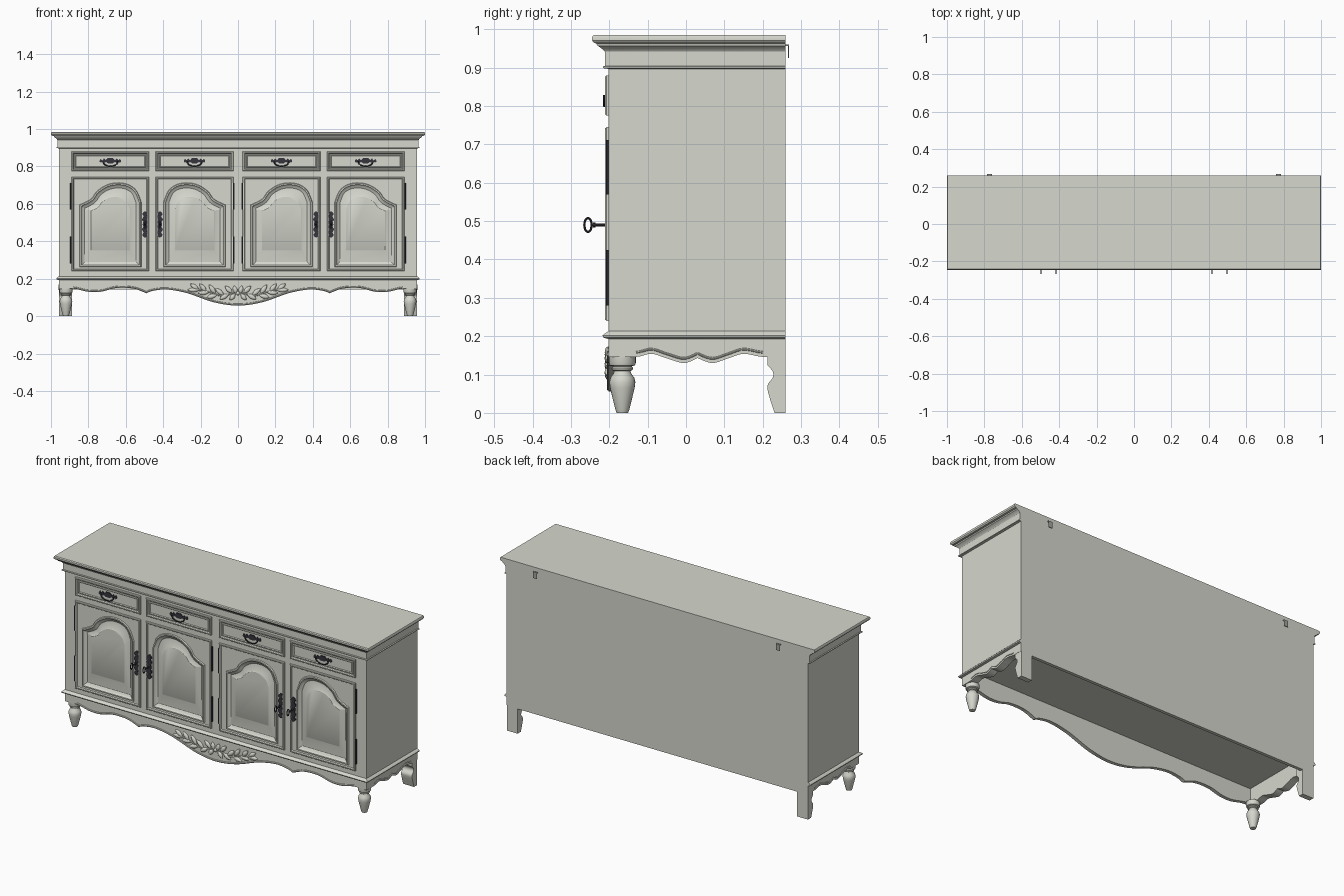
import bpy, bmesh, math
from mathutils import Matrix, Vector

if "Cube" in bpy.data.objects:
    bpy.data.objects.remove(bpy.data.objects["Cube"])


def material(name, rgb):
    m = bpy.data.materials.new(name)
    m.diffuse_color = (*rgb, 1)
    m.use_nodes = True
    m.node_tree.nodes["Principled BSDF"].inputs["Base Color"].default_value = m.diffuse_color
    return m


PAINT = material("grey_paint", (0.67, 0.68, 0.61))
IRON = material("dark_iron", (0.035, 0.035, 0.045))
ZINC = material("zinc", (0.36, 0.36, 0.35))


def skin(bm, rings, start=True, end=True):
    """Join rings of points with quads, optionally capping the ends."""
    vs = [[bm.verts.new(p) for p in r] for r in rings]
    n = len(vs[0])
    for a, b in zip(vs, vs[1:]):
        for i in range(n):
            bm.faces.new((a[i], a[(i + 1) % n], b[(i + 1) % n], b[i]))
    if start:
        bm.faces.new(vs[0][::-1])
    if end:
        bm.faces.new(vs[-1])
    return vs


def add_object(name, mesh, mat):
    ob = bpy.data.objects.new(name, mesh)
    bpy.context.collection.objects.link(ob)
    mesh.materials.clear()
    mesh.materials.append(mat)
    bpy.ops.object.select_all(action='DESELECT')
    ob.select_set(True)
    bpy.context.view_layer.objects.active = ob
    bpy.ops.object.shade_smooth_by_angle(angle=math.radians(32))
    return ob


def finish(name, bm, mat=PAINT):
    bmesh.ops.recalc_face_normals(bm, faces=bm.faces[:])
    me = bpy.data.meshes.new(name)
    bm.to_mesh(me)
    bm.free()
    return add_object(name, me, mat)


def solid(name, rings, mat=PAINT):
    bm = bmesh.new()
    skin(bm, rings)
    return finish(name, bm, mat)


def box(name, x0, x1, y0, y1, z0, z1, mat=PAINT):
    return solid(name, [[(x0, y0, z), (x1, y0, z), (x1, y1, z), (x0, y1, z)] for z in (z0, z1)], mat)


def layers(name, rows, back=0.26):
    """Stack of rectangles (half width, front y, z, optional back y)."""
    rows = [(*r, back)[:4] for r in rows]
    return solid(name, [[(-w, f, z), (w, f, z), (w, b, z), (-w, b, z)] for w, f, z, b in rows])


def tube(name, paths, r, mat=PAINT, closed=False):
    cu = bpy.data.curves.new(name, 'CURVE')
    cu.dimensions, cu.bevel_depth, cu.bevel_resolution, cu.use_fill_caps = '3D', r, 2, True
    for pts in paths:
        s = cu.splines.new('POLY')
        s.points.add(len(pts) - 1)
        for p, co in zip(s.points, pts):
            p.co = (*co, 1)
        s.use_cyclic_u = closed
    ob = bpy.data.objects.new(name + "_path", cu)
    bpy.context.collection.objects.link(ob)
    bpy.context.view_layer.update()
    me = bpy.data.meshes.new_from_object(ob.evaluated_get(bpy.context.evaluated_depsgraph_get()))
    bpy.data.objects.remove(ob)
    return add_object(name, me, mat)


def smooth(pts, n=5):
    """Catmull-Rom curve through 2D points."""
    p = [Vector(q) for q in [pts[0], *pts, pts[-1]]]
    out = []
    for a, b, c, d in zip(p, p[1:], p[2:], p[3:]):
        for k in range(n):
            t = k / n
            out.append(0.5 * (2 * b + (c - a) * t + (2 * a - 5 * b + 4 * c - d) * t ** 2
                              + (3 * b - a - 3 * c + d) * t ** 3))
    return [tuple(v) for v in out] + [tuple(pts[-1])]


def inset(poly, d):
    """Mitred inward offset of a counter-clockwise polygon."""
    out = []
    for i, q in enumerate(poly):
        q = Vector(q)
        a = (q - Vector(poly[i - 1])).normalized()
        b = (Vector(poly[(i + 1) % len(poly)]) - q).normalized()
        na, nb = Vector((-a.y, a.x)), Vector((-b.y, b.x))
        out.append(tuple(q + (na + nb) * d / max(0.5, 1 + na.dot(nb))))
    return out


def moulding(poly, profile):
    return [[(x, y, z) for x, z in inset(poly, d)] for d, y in profile]


def rect(x0, x1, z0, z1):
    return [(x0, z0), (x1, z0), (x1, z1), (x0, z1)]


# Carcass with hollow underside and base moulding, then the cornice
layers("carcass", [(0.915, -0.182, 0.235, 0.242), (0.915, -0.182, 0.193, 0.242), (0.96, -0.203, 0.193),
       (0.97, -0.215, 0.196), (0.972, -0.218, 0.202), (0.966, -0.21, 0.208), (0.958, -0.202, 0.213),
       (0.958, -0.19, 0.214), (0.958, -0.19, 0.9)])
layers("cornice_and_top", [(0.958, -0.202, 0.897), (0.971, -0.217, 0.899), (0.971, -0.217, 0.903),
       (0.966, -0.211, 0.905), (0.966, -0.211, 0.942), (0.971, -0.22, 0.95), (0.983, -0.23, 0.957),
       (0.985, -0.234, 0.963), (0.995, -0.24, 0.965), (1, -0.245, 0.971), (1, -0.245, 0.98),
       (0.997, -0.241, 0.985)])

# Face frame around doors and drawers
for i, (z0, z1) in enumerate([(0.2, 0.24), (0.745, 0.775), (0.88, 0.9)]):
    box(f"frame_rail_{i}", -0.958, 0.958, -0.202, -0.188, z0, z1)
for i, (x0, x1) in enumerate([(-0.958, -0.89), (-0.475, -0.44), (-0.025, 0.025), (0.44, 0.475), (0.89, 0.958)]):
    box(f"frame_stile_{i}", x0, x1, -0.202, -0.188, 0.2, 0.9)

# Shared shapes: rim moulding, arch of a door, handle outlines
RIM = [(0, -0.189), (0, -0.207), (0.003, -0.211), (0.009, -0.211), (0.013, -0.205)]
ARCH = smooth([(0, 0.595), (0.1, 0.61), (0.2, 0.63), (0.28, 0.667), (0.43, 0.70), (0.6, 0.713),
               (0.78, 0.705), (0.92, 0.672), (1, 0.61)], 4)
PLATE = [(0.003, 0.07), (0.012, 0.062), (0.015, 0.053), (0.007, 0.044), (0.013, 0.034),
         (0.017, 0.025), (0.009, 0.014), (0.013, 0)]
PLATE += [(w, -z) for w, z in PLATE[-2::-1]]
PLATE += [(-w, z) for w, z in PLATE[::-1]]
PULL = [(0.057, 0.004), (0.051, 0.013), (0.043, 0.005), (0.034, 0.015), (0.024, 0.006), (0.013, 0.018)]
PULL = PULL + [(-x, z) for x, z in PULL[::-1]]
PULL += [(x, -0.6 * z) for x, z in PULL[::-1]]

spans = [(-0.89, -0.475), (-0.44, -0.025), (0.025, 0.44), (0.475, 0.89)]
for i, (x0, x1) in enumerate(spans):
    # Drawer front with its bail pull
    solid(f"drawer_front_{i}", moulding(rect(x0, x1, 0.775, 0.88),
          RIM + [(0.017, -0.204), (0.021, -0.207), (0.025, -0.203)]))
    cx = (x0 + x1) / 2
    solid(f"drawer_pull_plate_{i}", [[(cx + x, y, 0.828 + z) for x, z in PULL] for y in (-0.202, -0.208)], IRON)
    tube(f"drawer_pull_{i}", [[(cx + 0.04 * math.cos(a), -0.213, 0.828 + 0.027 * math.sin(a))
                               for a in [math.pi * (1 + k / 12) for k in range(13)]]], 0.0035, IRON)

    # Door: rim, flat frame with arched opening, raised field
    left = i % 2 == 0
    hx, kx = (x0 + 0.042, x1 - 0.042) if left else (x1 - 0.042, x0 + 0.042)
    opening = [(hx + (kx - hx) * u, z) for u, z in [(0, 0.262), *ARCH, (1, 0.262)]]
    if left:
        opening.reverse()
    bm = bmesh.new()
    outer = skin(bm, moulding(rect(x0, x1, 0.24, 0.745), RIM), True, False)[-1]
    rings = moulding(opening, [(0, -0.205), (0.003, -0.211), (0.010, -0.211), (0.014, -0.205),
                               (0.020, -0.202), (0.028, -0.197)])
    for s, y in ((0.645, -0.202), (0.63, -0.204)):
        rings.append([(cx + (x - cx) * s, y, 0.509 + (z - 0.509) * s) for x, z in opening])
    inner = skin(bm, rings, False, True)[0]
    loops = [bm.edges.get((r[k - 1], r[k])) for r in (outer, inner) for k in range(len(r))]
    bmesh.ops.triangle_fill(bm, use_beauty=True, edges=loops, normal=(0, -1, 0))
    finish(f"door_{i}", bm)

    # Hinges
    x = x0 - 0.002 if left else x1 + 0.002
    for k, (z0, z1) in enumerate([(0.28, 0.425), (0.57, 0.712)]):
        tube(f"hinge_{i}_{k}", [[(x, -0.204, z0), (x, -0.204, z1)]], 0.005, IRON)

    # Escutcheon plate and key
    x = x1 - 0.022 if left else x0 + 0.022
    solid(f"escutcheon_{i}", [[(x + w, y, 0.49 + z) for w, z in PLATE] for y in (-0.204, -0.211)], IRON)
    tube(f"key_shaft_{i}", [[(x, -0.205, 0.49), (x, -0.245, 0.49)]], 0.004, IRON)
    tube(f"key_collar_{i}", [[(x, -0.236, 0.49), (x, -0.243, 0.49)]], 0.006, IRON)
    tube(f"key_bow_{i}", [[(x, -0.2555 + 0.0095 * math.cos(k * math.pi / 10), 0.49 + 0.018 * math.sin(k * math.pi / 10))
                           for k in range(20)]], 0.003, IRON, True)

# Scalloped front apron with a bead along its edge
wave = smooth([(-0.958, 0.147), (-0.88, 0.147), (-0.8, 0.13), (-0.73, 0.131), (-0.65, 0.15),
               (-0.56, 0.147), (-0.49, 0.122)])
half = [(-0.49, 0.122), (-0.455, 0.135), (-0.38, 0.142), (-0.27, 0.122), (-0.13, 0.074)]
middle = smooth(half + [(0, 0.056)] + [(-x, z) for x, z in half[::-1]])
edge = wave + middle[1:-1] + [(-x, z) for x, z in wave[::-1]]
solid("front_apron", [[(x, y, z) for x, z in edge + [(0.958, 0.2), (-0.958, 0.2)]] for y in (-0.202, -0.182)])
tube("front_apron_bead", [[(x, -0.202, z + 0.006) for x, z in edge[5:-5]]], 0.0045)

# Scalloped side aprons
dip = smooth([(-0.202, 0.146), (-0.13, 0.146), (-0.09, 0.154), (-0.05, 0.142), (-0.005, 0.13), (0.03, 0.143)])
dip2 = smooth([(0.03, 0.143), (0.068, 0.13), (0.11, 0.142), (0.15, 0.154), (0.2, 0.146), (0.26, 0.146)])
side = dip + dip2[1:]
for s, word in ((-1, "left"), (1, "right")):
    solid(f"side_apron_{word}", [[(s * x, y, z) for y, z in side + [(0.26, 0.2), (-0.202, 0.2)]] for x in (0.915, 0.958)])
    tube(f"side_apron_bead_{word}", [[(s * 0.958, y, z + 0.012) for y, z in side[5:-5]]], 0.003)

    # Turned front leg
    turning = [(0.015, 0), (0.018, 0.008), (0.026, 0.04), (0.032, 0.065), (0.034, 0.08), (0.031, 0.092),
               (0.023, 0.103), (0.021, 0.109), (0.027, 0.112), (0.028, 0.117), (0.024, 0.121),
               (0.033, 0.124), (0.035, 0.13), (0.035, 0.15)]
    solid(f"front_leg_{word}", [[(s * 0.92 + r * math.cos(k * math.pi / 12), -0.166 + r * math.sin(k * math.pi / 12), z)
                                 for k in range(24)] for r, z in turning])

    # Bracket back leg
    bracket = smooth([(0.212, 0.125), (0.226, 0.108), (0.226, 0.092), (0.213, 0.073), (0.215, 0.05), (0.231, 0)])
    bracket += [(0.26, 0), (0.26, 0.17), (0.212, 0.17)]
    solid(f"back_leg_{word}", [[(s * x, y, z) for y, z in bracket] for x in (0.888, 0.957)])

    # Wall bracket on the back
    strap = [(0.258, 0.956), (0.258, 0.961), (0.268, 0.961), (0.268, 0.925), (0.266, 0.925), (0.266, 0.956)]
    solid(f"wall_hook_{word}", [[(s * x, y, z) for y, z in strap] for x in (0.76, 0.785)], ZINC)

box("back_panel_bottom", -0.955, 0.955, 0.242, 0.26, 0.142, 0.2)

# Carved leaf spray on the apron
bm = bmesh.new()


def leaf(x, z, length, width, angle):
    new = bmesh.ops.create_uvsphere(bm, u_segments=12, v_segments=8, radius=1)['verts']
    m = Matrix.Translation((x, -0.203, z)) @ Matrix.Rotation(-angle, 4, 'Y')
    for v in new:
        v.co.z *= 1 - 0.6 * v.co.x ** 2
        v.co = m @ Vector(((v.co.x + 1) * length / 2, v.co.y * 0.009, v.co.z * width / 2))


stem = smooth([(0.02, 0.128), (0.08, 0.108), (0.15, 0.127), (0.22, 0.143)])
for s in (-1, 1):
    for x, z, a, n in [(0.01, 0.12, 75, 0.045), (0.015, 0.12, -50, 0.045), (0.03, 0.122, 45, 0.055),
                       (0.05, 0.118, -30, 0.055), (0.075, 0.11, 40, 0.06), (0.11, 0.114, -15, 0.06),
                       (0.12, 0.119, 55, 0.06), (0.155, 0.128, -5, 0.06), (0.17, 0.131, 50, 0.055),
                       (0.205, 0.14, 0, 0.065), (0.21, 0.141, 35, 0.055)]:
        a = math.radians(a)
        leaf(s * x, z, n, 0.025, a if s > 0 else math.pi - a)
leaf(-0.012, 0.122, 0.024, 0.022, 0)
finish("carved_leaves", bm)
tube("carved_stems", [[(s * x, -0.204, z) for x, z in stem] for s in (-1, 1)], 0.004)
